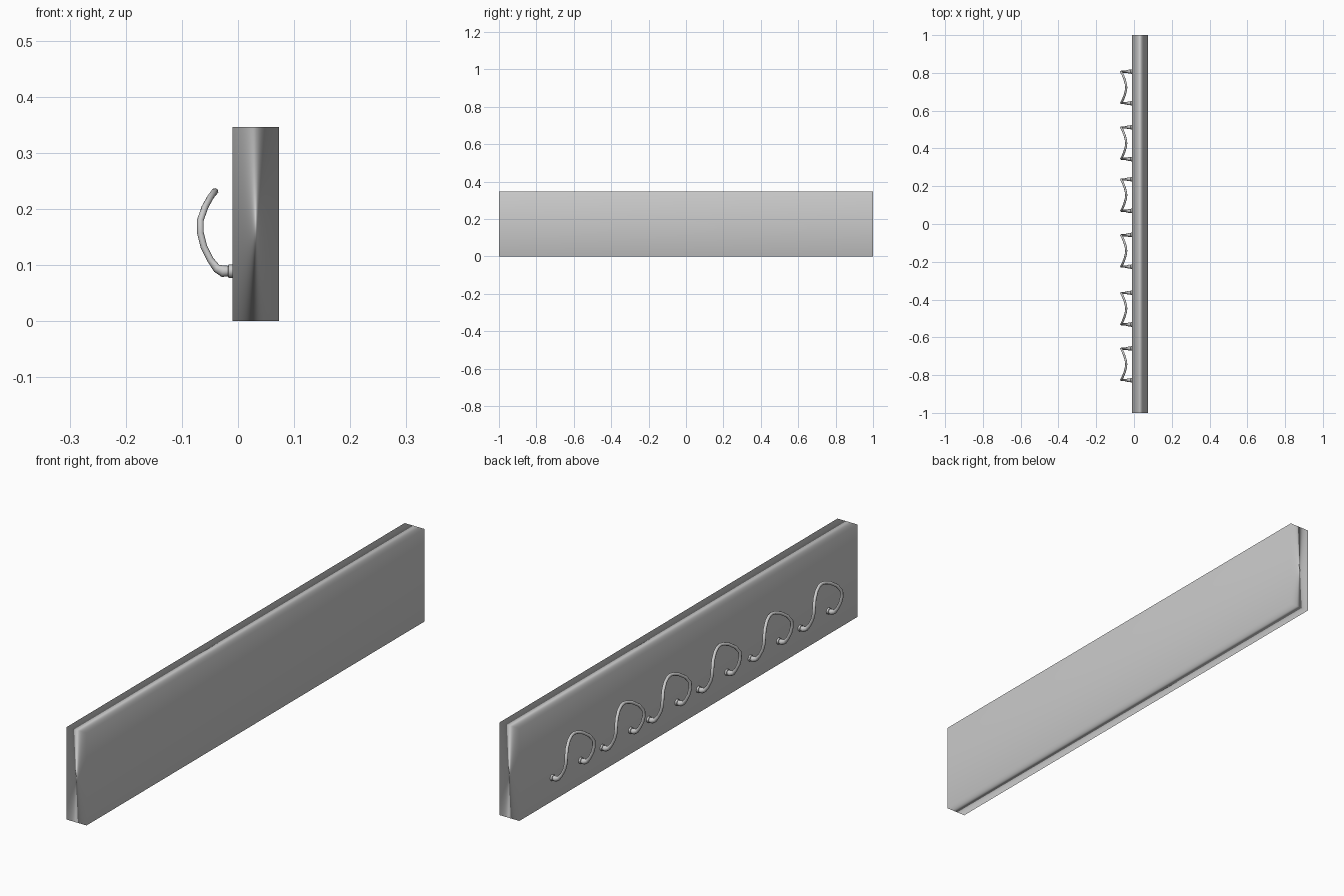
import bpy
import math

if "Cube" in bpy.data.objects:
    bpy.data.objects.remove(bpy.data.objects["Cube"])


def make_board():
    # Plain slab, smooth shaded across its edges with area-weighted normals
    bpy.ops.mesh.primitive_cube_add(size=1, location=(0.0315, 0, 0.173))
    board = bpy.context.object
    board.name = "back_board"
    board.scale = (0.083, 2.0, 0.346)
    bpy.ops.object.transform_apply(location=False, rotation=False, scale=True)
    bpy.ops.object.shade_smooth()
    mod = board.modifiers.new("area_normals", 'WEIGHTED_NORMAL')
    mod.mode = 'FACE_AREA'


# Half of a hook from wall foot to apex: x, sideways offset, z, radius
HALF = [
    (-0.008, 0.084, 0.089, 0.012),
    (-0.017, 0.084, 0.089, 0.012),
    (-0.0175, 0.084, 0.089, 0.0095),
    (-0.027, 0.084, 0.089, 0.0105),
    (-0.038, 0.084, 0.094, 0.0075),
    (-0.049, 0.083, 0.109, 0.006),
    (-0.061, 0.083, 0.133, 0.006),
    (-0.067, 0.083, 0.157, 0.006),
    (-0.067, 0.081, 0.180, 0.006),
    (-0.059, 0.066, 0.203, 0.006),
    (-0.049, 0.040, 0.221, 0.006),
    (-0.043, 0.017, 0.229, 0.006),
    (-0.041, 0.000, 0.231, 0.006),
]


def make_hook(index, y):
    # Mirror the half path into a full arch and sweep an eight-sided tube
    path = HALF + [(x, -d, z, r) for x, d, z, r in HALF[-2::-1]]
    curve = bpy.data.curves.new("hook_path", 'CURVE')
    curve.dimensions = '3D'
    curve.bevel_depth = 1.0
    curve.bevel_resolution = 2
    curve.use_fill_caps = True
    spline = curve.splines.new('POLY')
    spline.points.add(len(path) - 1)
    for point, (x, d, z, r) in zip(spline.points, path):
        point.co = (x, d, z, 1)
        point.radius = r
    hook = bpy.data.objects.new(f"hook_{index}", curve)
    hook.location.y = y
    bpy.context.collection.objects.link(hook)
    bpy.ops.object.select_all(action='DESELECT')
    hook.select_set(True)
    bpy.context.view_layer.objects.active = hook
    bpy.ops.object.convert(target='MESH')
    bpy.ops.object.shade_smooth_by_angle(angle=math.radians(50))


make_board()
# Row of six hooks along the board
for i, y in enumerate((0.723, 0.428, 0.153, -0.142, -0.448, -0.743), 1):
    make_hook(i, y)
